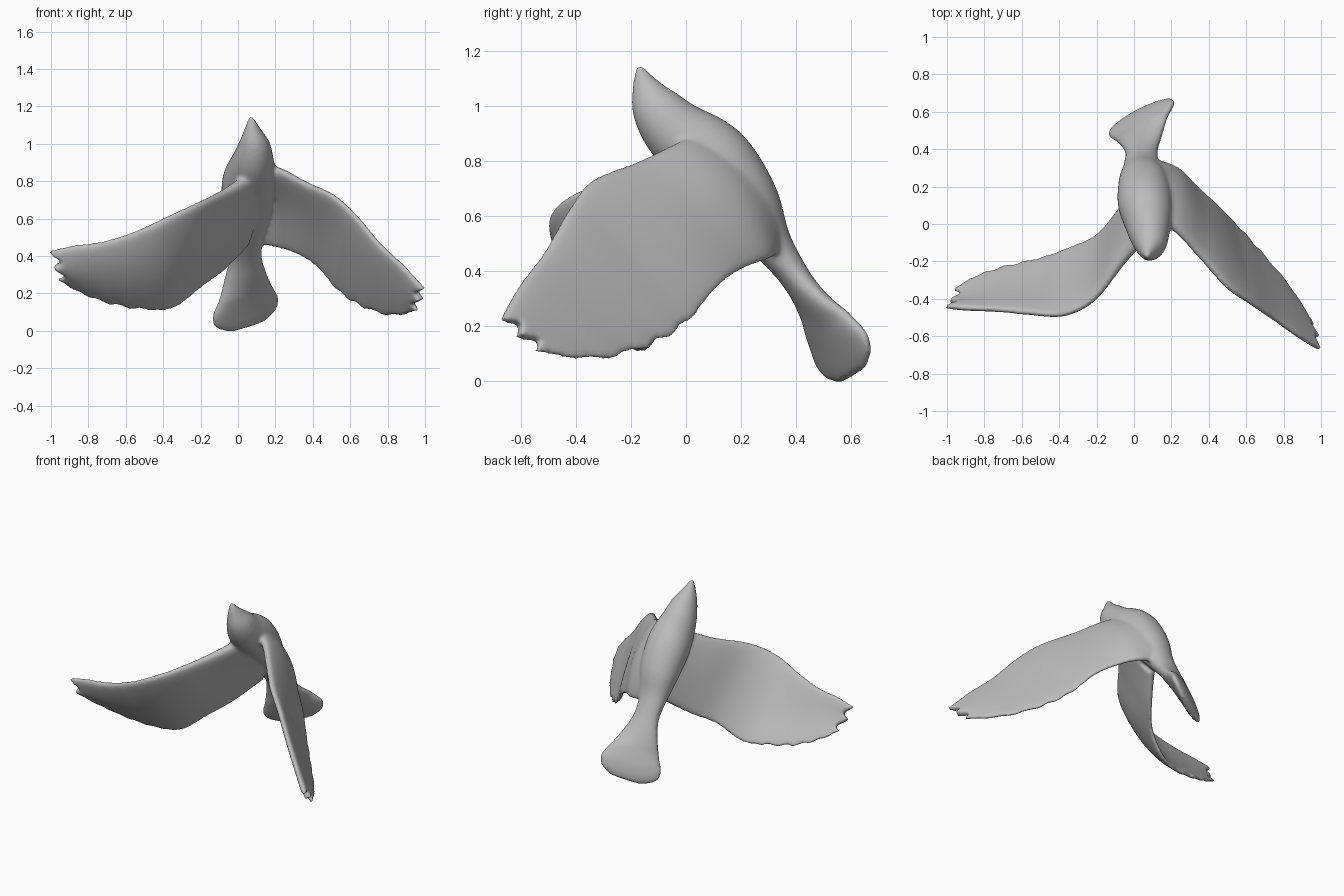
import bpy, bmesh, math
from mathutils import Vector

cube = bpy.data.objects.get("Cube")
if cube:
    bpy.data.objects.remove(cube)

# One clay-grey material
grey = bpy.data.materials.new("clay_grey")
grey.use_nodes = True
colour = (0.5, 0.5, 0.5, 1)
grey.diffuse_color = colour
bsdf = grey.node_tree.nodes["Principled BSDF"]
bsdf.inputs["Base Color"].default_value = colour
bsdf.inputs["Roughness"].default_value = 0.7


def spline(points, u):
    """Smooth curve through the points, u from 0 to 1."""
    last = len(points) - 1
    i = min(int(u * last), last - 1)
    t = u * last - i
    a, b, c, d = (Vector(points[min(max(i + k, 0), last)]) for k in (-1, 0, 1, 2))
    return b + (c - a) * (t / 2) + (a * 2 - b * 5 + c * 4 - d) * (t * t / 2) \
        + (b * 3 - a - c * 3 + d) * (t ** 3 / 2)


def cap(bm, row):
    """Close a ring with strips running between its two halves."""
    n = len(row)
    bm.faces.new((row[0], row[1], row[-1]))
    for k in range(1, n // 2 - 1):
        bm.faces.new((row[k], row[k + 1], row[n - k - 1], row[n - k]))
    h = n // 2
    bm.faces.new((row[h - 1], row[h], row[h + 1]))


def loft(bm, rings):
    """Skin a list of closed rings and cap both ends."""
    rows = [[bm.verts.new(p) for p in ring] for ring in rings]
    for r, s in zip(rows, rows[1:]):
        for k in range(len(r)):
            j = (k + 1) % len(r)
            bm.faces.new((r[k], r[j], s[j], s[k]))
    cap(bm, rows[0])
    cap(bm, rows[-1])


def add_body(bm, stations, steps=70, sides=32):
    """Head, trunk and fan tail; each station is x, y, z, half width, half depth."""
    rings = []
    for s in range(steps + 1):
        u = s / steps
        here = spline(stations, u)
        ahead = Vector(spline(stations, min(u + 0.02, 1))[:3])
        behind = Vector(spline(stations, max(u - 0.02, 0))[:3])
        # the tail fan is twisted to one side
        twist = min(max((u - 0.54) / 0.2, 0), 1)
        across = Vector((1, 0, 0)).lerp(Vector((0.86, 0.43, 0.27)), twist).normalized()
        depth = (ahead - behind).cross(across).normalized()
        centre = Vector(here[:3])
        ring = []
        for k in range(sides):
            a = math.tau * k / sides
            ring.append(centre + across * (here[3] * math.cos(a))
                        + depth * (here[4] * math.sin(a)))
        rings.append(ring)
    loft(bm, rings)


def add_wing(bm, leading, trailing, root_camber, tip_camber, steps=110, sides=48):
    """Wing between two edge curves, with scalloped feathers and a fingered tip."""
    rings = []
    for s in range(steps + 1):
        u = s / steps
        front, back = spline(leading, u), spline(trailing, u)
        u0, u1 = max(u - 0.03, 0), min(u + 0.03, 1)
        span = (spline(leading, u1) + spline(trailing, u1)
                - spline(leading, u0) - spline(trailing, u0)).normalized()
        chord = back - front
        up = chord.cross(span).normalized()
        if up.z < 0:
            up.negate()
        camber = root_camber + (tip_camber - root_camber) * min(u * 1.8, 1)
        scallop = 0.02 * math.cos(math.tau * 11 * u) * min(max((u - 0.45) * 4, 0), 1)
        finger = max((u - 0.82) / 0.18, 0) ** 2 * 0.055
        shoulder = 1 + 0.7 * max(1 - u / 0.3, 0) ** 2
        ring = []
        for k in range(sides):
            a = math.tau * k / sides
            v = (1 - math.cos(a)) / 2
            thick = (0.042 - 0.014 * v) * (1 - 0.35 * u) * shoulder
            side = math.copysign(abs(math.sin(a)) ** 0.6, math.sin(a))
            reach = -0.04 + v * (1.08 + scallop)
            p = front + chord * reach
            p += up * (side * thick + camber * math.sin(math.pi * v))
            p -= span * (finger * math.sin(math.tau * v) ** 2)
            ring.append(p)
        rings.append(ring)
    loft(bm, rings)


body = [
    (0.07, -0.17, 1.145, 0.012, 0.012), (0.078, -0.15, 1.08, 0.043, 0.047),
    (0.087, -0.112, 1.0, 0.083, 0.09), (0.077, -0.035, 0.905, 0.115, 0.12),
    (0.06, 0.1, 0.8, 0.145, 0.143), (0.052, 0.22, 0.655, 0.135, 0.12),
    (0.042, 0.305, 0.51, 0.1, 0.078), (0.04, 0.385, 0.395, 0.088, 0.056),
    (0.04, 0.455, 0.29, 0.12, 0.05), (0.04, 0.515, 0.2, 0.165, 0.045),
    (0.04, 0.562, 0.12, 0.208, 0.04), (0.043, 0.59, 0.06, 0.182, 0.032),
    (0.05, 0.605, 0.022, 0.105, 0.02),
]
left_leading = [
    (0.08, 0.06, 0.88), (0.22, -0.02, 0.85), (0.36, -0.17, 0.78), (0.5, -0.325, 0.715),
    (0.62, -0.41, 0.61), (0.75, -0.5, 0.46), (0.88, -0.595, 0.34), (0.995, -0.67, 0.22),
]
left_trailing = [
    (0.08, 0.33, 0.49), (0.22, 0.29, 0.46), (0.33, 0.19, 0.42), (0.43, 0.1, 0.355),
    (0.54, -0.01, 0.23), (0.67, -0.15, 0.14), (0.83, -0.34, 0.09), (0.965, -0.55, 0.11),
]
right_leading = [
    (0.1, -0.01, 0.85), (-0.06, -0.19, 0.745), (-0.22, -0.395, 0.665), (-0.38, -0.475, 0.59),
    (-0.55, -0.47, 0.515), (-0.72, -0.455, 0.465), (-0.88, -0.45, 0.445), (-1.01, -0.44, 0.42),
]
right_trailing = [
    (0.04, 0.22, 0.47), (-0.08, 0.06, 0.34), (-0.2, -0.07, 0.25), (-0.35, -0.14, 0.14),
    (-0.5, -0.19, 0.13), (-0.68, -0.23, 0.155), (-0.84, -0.28, 0.21), (-0.97, -0.35, 0.28),
]

# Assemble the overlapping parts
bm = bmesh.new()
add_body(bm, body)
add_wing(bm, left_leading, left_trailing, 0.05, 0.0)
add_wing(bm, right_leading, right_trailing, 0.01, -0.025)
bmesh.ops.recalc_face_normals(bm, faces=bm.faces)
mesh = bpy.data.meshes.new("flying_bird")
bm.to_mesh(mesh)
bm.free()
mesh.materials.append(grey)
bird = bpy.data.objects.new("flying_bird", mesh)
bpy.context.collection.objects.link(bird)

# Fuse the parts into one soft sculpted skin
fuse = bird.modifiers.new("fuse", 'REMESH')
fuse.mode = 'VOXEL'
fuse.voxel_size = 0.01
fuse.use_smooth_shade = True
soften = bird.modifiers.new("soften", 'SMOOTH')
soften.factor = 0.5
soften.iterations = 12
